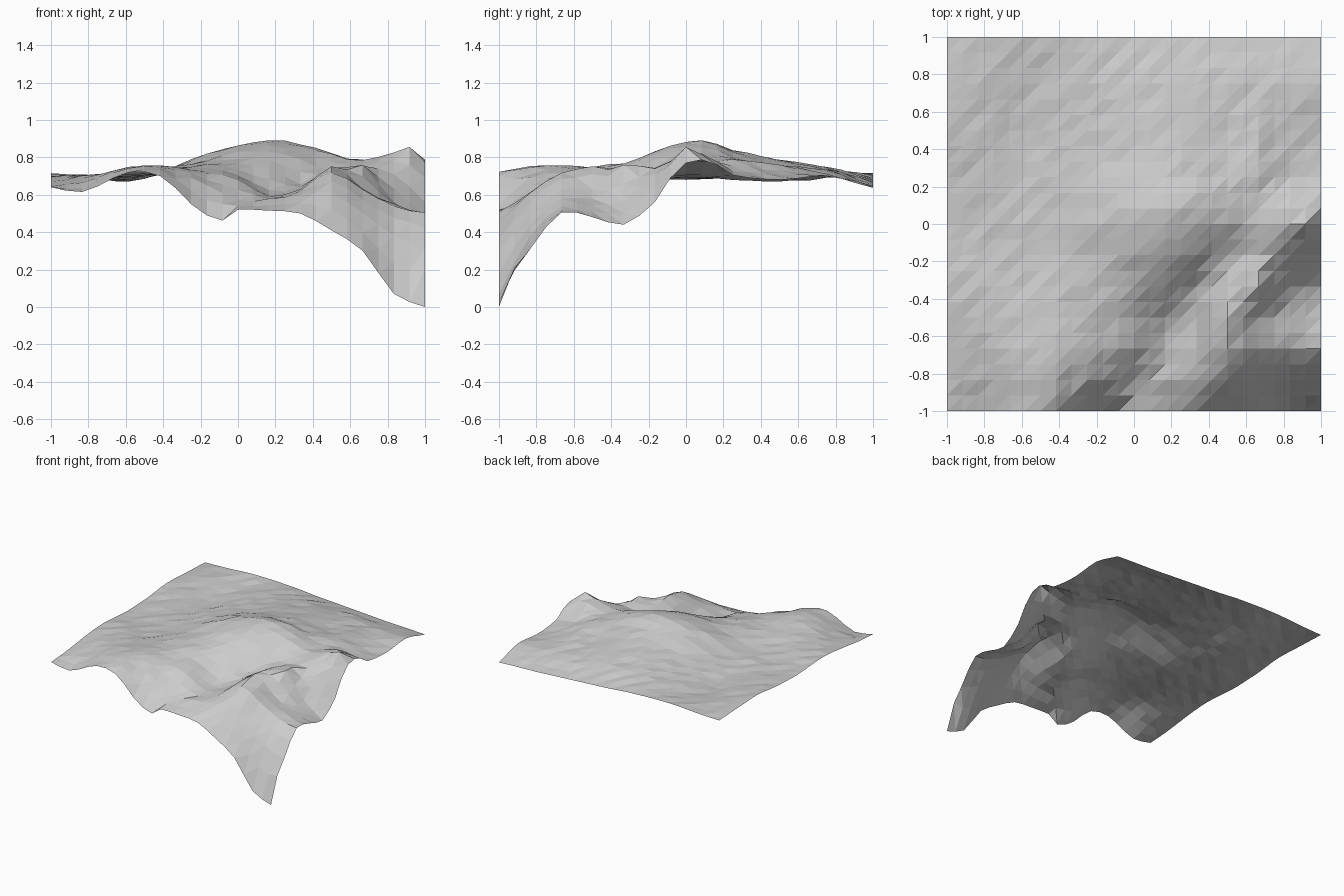
import bpy, bmesh, random

random.seed(4)
CELLS = 24

# Coarse survey of the land: columns run along XS, rows along YS
XS = [-1, -.833, -.583, -.417, -.167, 0, .167, .333, .5, .667, .833, 1]
YS = [-1, -.833, -.667, -.5, -.333, -.167, 0, .125, .25, .5, .75, 1]
HEIGHTS = [
    [.64, .615, .72, .70, .49, .52, .515, .50, .41, .30, .07, 0],
    [.65, .66, .74, .75, .645, .57, .575, .595, .61, .50, .385, .31],
    [.67, .69, .75, .755, .71, .685, .585, .63, .715, .63, .54, .505],
    [.69, .70, .73, .745, .745, .70, .63, .63, .755, .635, .54, .48],
    [.70, .70, .71, .735, .77, .765, .735, .66, .725, .755, .56, .44],
    [.69, .69, .70, .72, .79, .825, .83, .785, .725, .745, .71, .56],
    [.68, .685, .70, .72, .82, .86, .88, .865, .815, .78, .825, .77],
    [.685, .69, .69, .72, .805, .855, .885, .87, .82, .77, .80, .78],
    [.69, .695, .68, .72, .78, .82, .84, .83, .79, .785, .73, .705],
    [.715, .70, .67, .71, .75, .775, .785, .775, .75, .755, .705, .68],
    [.705, .705, .69, .71, .735, .745, .745, .74, .73, .715, .705, .70],
    [.695, .70, .715, .715, .705, .69, .68, .67, .66, .65, .645, .637],
]
# Small local features: x index, y index, height offset
SPOTS = {(23, 12): .055, (23, 11): .03, (23, 13): .015, (24, 1): .05,
         (11, 0): -.035, (24, 11): .02, (8, 2): -.015, (9, 2): .015}


def spline(knots, vals, t):
    """Smooth curve through the knots, with gentle slopes to avoid overshoot."""
    n = len(knots)

    def slope(k):
        a, b = max(k - 1, 0), min(k + 1, n - 1)
        return .8 * (vals[b] - vals[a]) / (knots[b] - knots[a])

    k = max(i for i in range(n - 1) if knots[i] <= t + 1e-6)
    h = knots[k + 1] - knots[k]
    s = min(max((t - knots[k]) / h, 0), 1)
    return ((2*s**3 - 3*s*s + 1) * vals[k] + (s**3 - 2*s*s + s) * h * slope(k)
            + (3*s*s - 2*s**3) * vals[k + 1] + (s**3 - s*s) * h * slope(k + 1))


# Terrain sheet: regular grid, each cell split along the same diagonal
bm = bmesh.new()
grid = []
for j in range(CELLS + 1):
    y = -1 + 2 * j / CELLS
    row = []
    for i in range(CELLS + 1):
        x = -1 + 2 * i / CELLS
        z = spline(YS, [spline(XS, r, x) for r in HEIGHTS], y)
        z += SPOTS.get((i, j), 0)
        if 0 < i < CELLS and 0 < j < CELLS:
            z += random.uniform(-.006, .006)
        row.append(bm.verts.new((x, y, max(z, 0))))
    grid.append(row)

for j in range(CELLS):
    for i in range(CELLS):
        a, b = grid[j][i], grid[j][i + 1]
        c, d = grid[j + 1][i + 1], grid[j + 1][i]
        bm.faces.new((a, b, c))
        bm.faces.new((a, c, d))

mesh = bpy.data.meshes.new("terrain")
bm.to_mesh(mesh)
bm.free()

# Single plain grey
grey = bpy.data.materials.new("light grey")
grey.diffuse_color = (.6, .6, .6, 1)
mesh.materials.append(grey)
bpy.context.collection.objects.link(bpy.data.objects.new("terrain", mesh))
